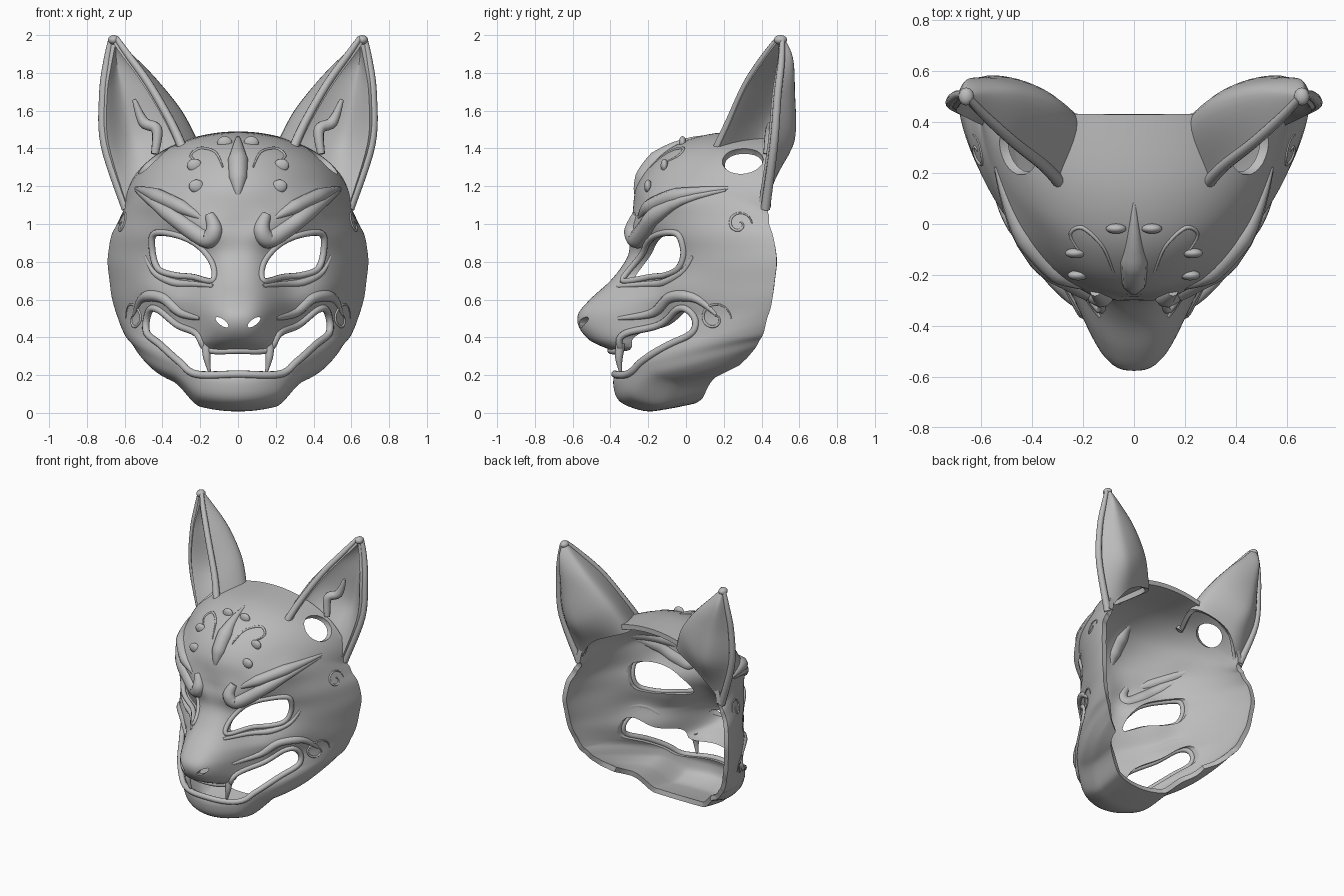
import bpy, bmesh, math
from mathutils import Vector
from mathutils.bvhtree import BVHTree

default = bpy.data.objects.get("Cube")
if default:
    bpy.data.objects.remove(default, do_unlink=True)

grey = bpy.data.materials.new("plain grey")
grey.use_nodes = True
grey.diffuse_color = (0.5, 0.5, 0.5, 1)
grey.node_tree.nodes["Principled BSDF"].inputs["Base Color"].default_value = grey.diffuse_color


def spline(points, steps, closed=False):
    """Smooth path through points of any dimension."""
    pts = [Vector(p) for p in points]
    n = len(pts)
    pick = (lambda k: pts[k % n]) if closed else (lambda k: pts[max(0, min(n - 1, k))])
    out = []
    for k in range(n if closed else n - 1):
        a, b, c, d = (pick(k + o) for o in (-1, 0, 1, 2))
        for s in range(steps):
            t = s / steps
            out.append(b + (c - a) * (t / 2) + (a * 2 - b * 5 + c * 4 - d) * (t * t / 2)
                       + (b * 3 - a - c * 3 + d) * (t ** 3 / 2))
    return out if closed else out + [pts[-1]]


def add(name, mesh):
    ob = bpy.data.objects.new(name, mesh)
    bpy.context.collection.objects.link(ob)
    mesh.materials.clear()
    mesh.materials.append(grey)
    return ob


def grid(name, rows, flip=False):
    w = len(rows[0])
    faces = []
    for i in range(len(rows) - 1):
        for j in range(w - 1):
            k = i * w + j
            f = (k, k + 1, k + w + 1, k + w)
            faces.append(f[::-1] if flip else f)
    mesh = bpy.data.meshes.new(name)
    mesh.from_pydata([p for r in rows for p in r], [], faces)
    return add(name, mesh)


def evaluated(ob):
    dg = bpy.context.evaluated_depsgraph_get()
    dg.update()
    return bpy.data.meshes.new_from_object(ob.evaluated_get(dg))


def bake(ob):
    mesh = evaluated(ob)
    ob.modifiers.clear()
    ob.data = mesh


def finish(ob, angle=45):
    bpy.ops.object.select_all(action='DESELECT')
    ob.select_set(True)
    bpy.context.view_layer.objects.active = ob
    bpy.ops.object.shade_smooth_by_angle(angle=math.radians(angle))


# Face shell: each row runs from the centre line (y, z) out to the rim (x, y, z)
face_rows = [
    (.05, .05, .40, .28, .20), (-.1, .02, .47, .32, .25), (-.22, .01, .5, .34, .28),
    (-.35, .06, .54, .37, .33), (-.385, .15, .57, .39, .38), (-.37, .22, .6, .41, .42),
    (-.33, .28, .62, .42, .46), (-.28, .34, .635, .43, .5), (-.22, .45, .655, .45, .56),
    (-.22, .55, .67, .46, .62), (-.23, .65, .68, .47, .7), (-.24, .75, .69, .48, .79),
    (-.25, .85, .685, .475, .86), (-.28, .95, .67, .46, .94), (-.28, 1.08, .64, .44, 1),
    (-.26, 1.2, .62, .44, 1.04), (-.18, 1.32, .605, .435, 1.06),
    (-.05, 1.42, .6, .435, 1.075), (.15, 1.48, .6, .44, 1.085), (.43, 1.49, .6, .45, 1.09)]
# Snout projection by height
snout = spline([(.27, 0), (.33, .11), (.38, .25), (.45, .345), (.52, .355), (.6, .285),
                (.7, .165), (.8, .08), (.9, .03), (1, 0)], 6)
# Soft swellings and hollows: x, z, radius, amount
swellings = [(.3, .83, .13, -.035), (.16, .95, .1, .03), (.32, 1.06, .1, .035),
             (.45, 1.13, .08, .035), (.46, .64, .1, .04), (.34, .59, .1, .03)]


def relief(x, z):
    x = abs(x)
    h = 0
    for a, b in zip(snout, snout[1:]):
        if a.x <= z < b.x:
            h = a.y + (b.y - a.y) * (z - a.x) / (b.x - a.x)
    width = .235 - .105 * max(0, min(1, (z - .6) / .3))
    total = h * math.exp(-(x / width) ** 3)
    for sx, sz, r, amount in swellings:
        total += amount * math.exp(-((x - sx) ** 2 + (z - sz) ** 2) / r ** 2)
    return total


def jaw_lift(x, z):
    """Raises the jaw either side of the flat chin."""
    t = max(0, min(1, (abs(x) - .2) / .15))
    return .1 * t * t * (3 - 2 * t) * max(0, 1 - z / .4)


rows = []
profile = spline(face_rows, 5)
for i, (cy, cz, rx, ry, rz) in enumerate(profile):
    power = 1 + .35 * math.sin(math.pi * i / (len(profile) - 1))
    row = []
    for j in range(-48, 49):
        a = math.pi / 2 * j / 48
        k = max(0, math.cos(a)) ** power
        x, y, z = rx * math.sin(a), ry + (cy - ry) * k, rz + (cz - rz) * k
        row.append((x, y - relief(x, z), z + jaw_lift(x, z)))
    rows.append(row)
face = grid("face_shell", rows)
bm = bmesh.new()
bm.from_mesh(face.data)
surface = BVHTree.FromBMesh(bm)
bm.free()


def snap(u, v, side=0):
    """Project onto the face from the front, or from a side."""
    start, way = ((side * 2, u, v), (-side, 0, 0)) if side else ((u, -2, v), (0, 1, 0))
    hit = surface.ray_cast(Vector(start), Vector(way))[0]
    return hit or surface.find_nearest(Vector((side * .6, u, v) if side else (u, .2, v)))[0]


def tube(name, points, radii, closed=False):
    curve = bpy.data.curves.new(name, 'CURVE')
    curve.dimensions = '3D'
    curve.bevel_depth = 1
    curve.bevel_resolution = 3
    curve.use_fill_caps = True
    line = curve.splines.new('POLY')
    line.points.add(len(points) - 1)
    line.use_cyclic_u = closed
    for k, p in enumerate(points):
        line.points[k].co = (*p, 1)
        f = k / (len(points) - 1) * (len(radii) - 1)
        m = min(int(f), len(radii) - 2)
        line.points[k].radius = radii[m] + (radii[m + 1] - radii[m]) * (f - m)
    temp = bpy.data.objects.new(name, curve)
    bpy.context.collection.objects.link(temp)
    mesh = evaluated(temp)
    bpy.data.objects.remove(temp)
    finish(add(name, mesh), 60)


def relief_tube(name, path, radii, closed=False, sides=(1, -1), sink=0):
    for s in sides:
        pts = [snap(p.x * s, p.y) + Vector((0, sink, 0)) for p in spline(path, 6, closed)]
        tube(name + ("_left" if s > 0 else "_right") * (len(sides) > 1), pts, radii, closed)


def cut(target, cutter):
    cutter.hide_render = True
    mod = target.modifiers.new("cut", 'BOOLEAN')
    mod.operation = 'DIFFERENCE'
    mod.solver = 'EXACT'
    mod.object = cutter
    bake(target)
    bpy.data.objects.remove(cutter, do_unlink=True)


def prism(outline):
    """Closed cutter running through the mask along y."""
    bm = bmesh.new()
    base = bm.faces.new([bm.verts.new((p[0], -1, p[1])) for p in outline])
    top = bmesh.ops.extrude_face_region(bm, geom=[base])["geom"]
    bmesh.ops.translate(bm, vec=(0, 1.9, 0), verts=[v for v in top if isinstance(v, bmesh.types.BMVert)])
    bmesh.ops.recalc_face_normals(bm, faces=bm.faces)
    mesh = bpy.data.meshes.new("cutter")
    bm.to_mesh(mesh)
    bm.free()
    return add("cutter", mesh)


def ball(name, centre, size):
    bm = bmesh.new()
    bmesh.ops.create_uvsphere(bm, u_segments=20, v_segments=12, radius=1)
    bmesh.ops.scale(bm, vec=size, verts=bm.verts)
    bmesh.ops.translate(bm, vec=centre, verts=bm.verts)
    mesh = bpy.data.meshes.new(name)
    bm.to_mesh(mesh)
    bm.free()
    return add(name, mesh)


# Openings for eyes, mouth, nostrils and ears
thick = face.modifiers.new("thickness", 'SOLIDIFY')
thick.thickness = .035
thick.offset = -1
bake(face)
eye = [(.135, .7), (.135, .79), (.21, .885), (.32, .94), (.44, .95), (.455, .87),
       (.425, .765), (.34, .73), (.24, .72)]
half = [(.16, .335), (.22, .42), (.32, .465), (.42, .545), (.47, .54), (.485, .43),
        (.41, .36), (.31, .27), (.22, .205)]
mouth = [(0, .33)] + half + [(0, .205)] + [(-x, z) for x, z in reversed(half)]
cut(face, prism(spline(mouth, 4, True)))
for s in (1, -1):
    cut(face, prism([(s * p.x, p.y) for p in spline(eye, 4, True)]))
    cut(face, prism([(s * (.085 + .035 * math.cos(t * .6283)),
                      .48 + .02 * math.sin(t * .6283) + .02 * math.cos(t * .6283)) for t in range(10)]))
    cut(face, ball("cutter", (s * .46, .3, 1.34), (.12, .11, .09)))
finish(face)

# Lids and lips round the openings
relief_tube("eye_rim", eye, (.016, .018, .016), True)
relief_tube("lips", mouth, (.018, .02, .018), True, (1,))
relief_tube("cheek_fold", [(.2, .5), (.3, .53), (.4, .61), (.5, .61), (.55, .52)],
            (.01, .03, .03, .01), sink=.012)
relief_tube("lower_lid", [(.13, .67), (.22, .68), (.34, .69), (.44, .74), (.49, .83)],
            (.01, .022, .01), sink=.008)

# Brows: rolled inner end sweeping up to a pointed tip
relief_tube("brow", [(.15, 1.05), (.125, .97), (.16, .92), (.25, .97), (.37, 1.06), (.54, 1.18)],
            (.025, .045, .05, .05, .045, .008), sink=.01)
relief_tube("upper_brow", [(.19, 1.03), (.3, 1.09), (.43, 1.15), (.54, 1.19)],
            (.01, .04, .04, .008), sink=.012)

# Forehead ornament: central leaf with beads and curls
relief_tube("forehead_leaf", [(0, 1.13), (0, 1.24), (0, 1.34), (0, 1.465)], (.004, .05, .055, .004),
            sides=(1,), sink=.015)
relief_tube("forehead_curl", [(.08, 1.3), (.12, 1.38), (.2, 1.4), (.25, 1.36), (.2, 1.32)],
            (.004, .009, .004))
for s in (1, -1):
    for x, z in ((.22, 1.2), (.23, 1.31), (.07, 1.43)):
        finish(ball("forehead_bead", snap(s * x, z), (.04, .02, .035)))

# Low scrolls on the sides
for s in (1, -1):
    for cy, cz, size in ((.15, .5, .09), (.28, 1, .07)):
        turn = [(cy + size * (1 - k / 30) * math.cos(k * .3), cz + size * (1 - k / 30) * math.sin(k * .3))
                for k in range(26)]
        tube("side_scroll", [snap(y, z, s) for y, z in turn], (.003, .007, .007, .003))

# Fangs
for s in (1, -1):
    tube("fang", spline([(s * .17, -.345, .37), (s * .165, -.355, .29), (s * .148, -.345, .205)], 6),
         (.028, .02, .004))

# Ears: open cones, each row running inner edge, back, outer edge
ear_rows = [
    ((.28, .14, 1.37), (.2, .4, 1.4), (.44, .48, 1.29), (.59, .41, 1.08)),
    ((.35, .215, 1.53), (.3, .48, 1.59), (.54, .575, 1.44), (.705, .455, 1.42)),
    ((.47, .31, 1.74), (.44, .52, 1.77), (.61, .575, 1.7), (.715, .475, 1.68)),
    ((.585, .415, 1.9), (.575, .52, 1.91), (.655, .565, 1.88), (.695, .495, 1.86)),
    ((.645, .48, 1.985), (.65, .505, 1.995), (.665, .515, 1.99), (.672, .5, 1.98))]
columns = [spline(c, 6) for c in zip(*ear_rows)]
ear = grid("ears", [spline(r, 8) for r in zip(*columns)], True)
thick = ear.modifiers.new("thickness", 'SOLIDIFY')
thick.thickness = .03
thick.offset = -1
mirror = ear.modifiers.new("pair", 'MIRROR')
mirror.use_mirror_merge = False
bake(ear)
finish(ear)
for s in (1, -1):
    for name, col in (("ear_inner_edge", columns[0]), ("ear_outer_edge", columns[-1])):
        tube(name, [(p.x * s, p.y + .01, p.z) for p in col], (.026, .022, .02, .014))
    finish(ball("ear_tip", (s * .658, .5, 1.975), (.03, .035, .025)))
    fold = spline([(.44, .43, 1.37), (.43, .45, 1.5), (.5, .48, 1.54), (.55, .48, 1.66)], 6)
    tube("ear_fold", [(p.x * s, p.y, p.z) for p in fold], (.02, .03, .03, .01))
